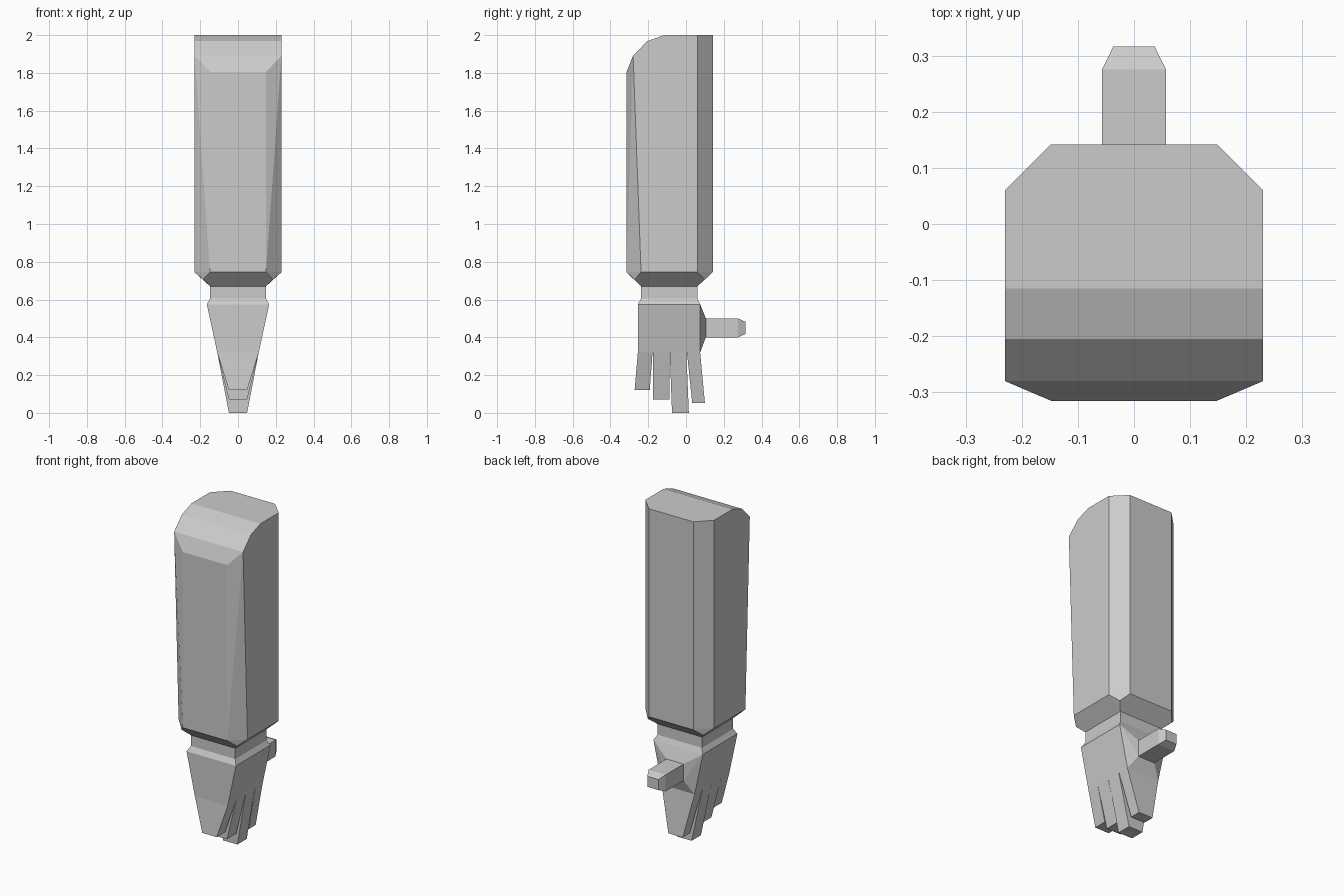
import bpy
import bmesh

cube = bpy.data.objects.get("Cube")
if cube:
    bpy.data.objects.remove(cube, do_unlink=True)

GREY = (0.6, 0.6, 0.6, 1.0)
grey = bpy.data.materials.new("light_grey")
grey.use_nodes = True
grey.diffuse_color = GREY
grey.node_tree.nodes["Principled BSDF"].inputs["Base Color"].default_value = GREY


def solid(name, half_points):
    """Faceted convex part; every point is mirrored across x = 0."""
    bm = bmesh.new()
    for x, y, z in half_points:
        bm.verts.new((x, y, z))
        bm.verts.new((-x, y, z))
    hull = bmesh.ops.convex_hull(bm, input=bm.verts[:])
    loose = {v for v in hull["geom_interior"] if isinstance(v, bmesh.types.BMVert)}
    bmesh.ops.delete(bm, geom=list(loose), context="VERTS")
    bmesh.ops.dissolve_limit(bm, angle_limit=0.02, verts=bm.verts[:], edges=bm.edges[:])
    bmesh.ops.recalc_face_normals(bm, faces=bm.faces[:])
    mesh = bpy.data.meshes.new(name)
    bm.to_mesh(mesh)
    bm.free()
    mesh.materials.append(grey)
    obj = bpy.data.objects.new(name, mesh)
    bpy.context.collection.objects.link(obj)


def slab(x, front, back, z):
    """Right half of a horizontal rectangle."""
    return [(x, front, z), (x, back, z)]


# Forearm casing: chamfered corners, rounded front top, bevelled underside
SIDE, FLAT = 0.23, 0.148
FRONT, BACK = -0.315, 0.142
forearm = [(SIDE, y, z) for y, z in
           [(0.06, 2), (-0.115, 2), (-0.205, 1.968), (-0.28, 1.892),
            (-0.238, 0.745), (0.06, 0.745)]]
forearm += [(FLAT, y, z) for y, z in
            [(BACK, 2), (BACK, 0.745), (FRONT, 1.805), (FRONT, 0.745)]]
forearm += slab(0.185, -0.273, 0.1, 0.706) + slab(FLAT, -0.238, 0.06, 0.67)
solid("forearm", forearm)

# Wrist and tapered palm
solid("wrist", slab(FLAT, -0.238, 0.06, 0.68) + slab(FLAT, -0.238, 0.06, 0.6))
PALM_TOP = slab(0.165, -0.255, 0.075, 0.575)
KNUCKLE_X, KNUCKLE_Z = 0.11, 0.32
solid("palm", slab(FLAT, -0.238, 0.06, 0.605) + PALM_TOP
      + slab(KNUCKLE_X, -0.255, 0.075, KNUCKLE_Z))

# Fingers: top front, top back, tip front, tip back, tip height
fingers = {
    "little_finger": (-0.255, -0.177, -0.272, -0.192, 0.12),
    "ring_finger": (-0.176, -0.088, -0.174, -0.087, 0.07),
    "middle_finger": (-0.086, 0.002, -0.074, 0.015, 0.0),
    "index_finger": (0.005, 0.075, 0.033, 0.1, 0.052),
}
for name, (top_front, top_back, tip_front, tip_back, tip_z) in fingers.items():
    solid(name, slab(KNUCKLE_X, top_front, top_back, KNUCKLE_Z)
          + slab(0.048, tip_front, tip_back, tip_z))

# Thumb mount on the back of the palm, then the thumb with its tapered tip
THUMB = 0.057
mount = [(0.165, 0.075, 0.575), (KNUCKLE_X, 0.075, KNUCKLE_Z)]
solid("thumb_mount", mount + [(x, 0.05, z) for x, _, z in mount]
      + [(THUMB, 0.105, 0.5), (THUMB, 0.105, 0.4)])
solid("thumb", slab(THUMB, 0.08, 0.275, 0.5) + slab(THUMB, 0.08, 0.275, 0.4)
      + [(0.037, 0.316, 0.482), (0.037, 0.316, 0.418)])
